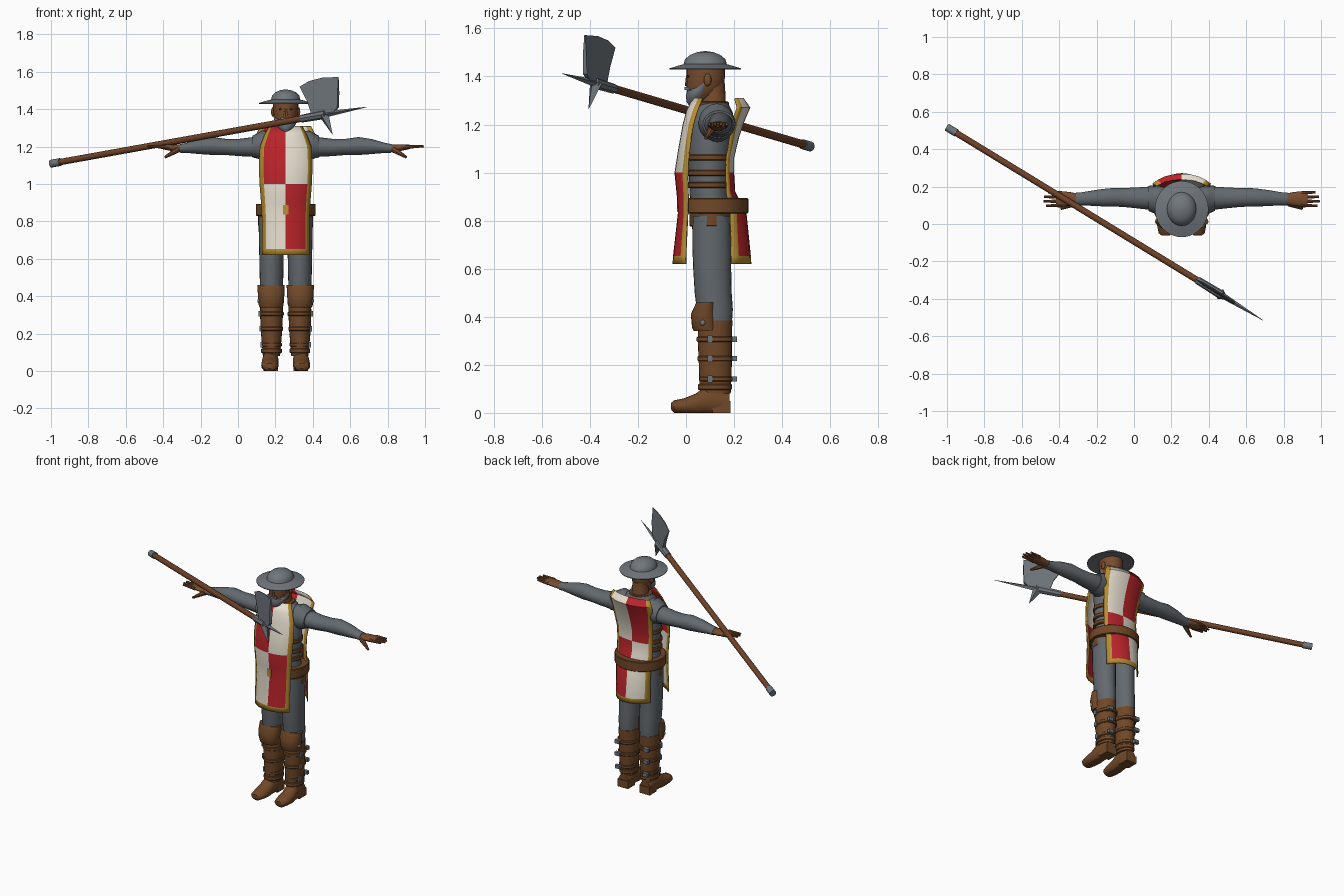
import bpy, bmesh, math
from mathutils import Vector

cube = bpy.data.objects.get("Cube")
if cube:
    bpy.data.objects.remove(cube)

CX = 0.255  # body centre line; the polearm reaches far to the right side


def material(name, r, g, b):
    linear = [(c / 255 / 12.92 if c < 11 else ((c / 255 + 0.055) / 1.055) ** 2.4) for c in (r, g, b)]
    m = bpy.data.materials.new(name)
    m.use_nodes = True
    m.diffuse_color = (*linear, 1)
    bsdf = next(n for n in m.node_tree.nodes if n.type == 'BSDF_PRINCIPLED')
    bsdf.inputs["Base Color"].default_value = (*linear, 1)
    return m


MAIL = material("mail grey", 99, 105, 110)
STEEL = material("steel", 112, 118, 124)
LEATHER = material("leather brown", 112, 72, 40)
SKIN = material("skin", 120, 76, 46)
WOOD = material("shaft wood", 110, 66, 40)
RED = material("tabard red", 184, 36, 42)
CREAM = material("tabard cream", 230, 222, 206)
GOLD = material("gold trim", 184, 142, 50)
DARK = material("dark eye", 35, 28, 25)


def finish(name, bm, mats, at=CX, mirror=False, angle=40):
    """Turn a bmesh into a smooth-shaded object, optionally mirrored in x."""
    me = bpy.data.meshes.new(name)
    bm.to_mesh(me)
    bm.free()
    for m in mats if isinstance(mats, list) else [mats]:
        me.materials.append(m)
    ob = bpy.data.objects.new(name, me)
    ob.location.x = at
    bpy.context.collection.objects.link(ob)
    bpy.ops.object.select_all(action='DESELECT')
    ob.select_set(True)
    bpy.context.view_layer.objects.active = ob
    bpy.ops.object.shade_smooth_by_angle(angle=math.radians(angle))
    if mirror:
        ob.modifiers.new("Mirror", 'MIRROR').use_mirror_merge = False
    return ob


def loft(name, rows, mat, axis='z', n=24, mirror=False, angle=40):
    """Skin ellipses; each row is (position, centre a, centre b, radius a, radius b)."""
    bm = bmesh.new()
    rings = []
    for p, ca, cb, ra, rb in rows:
        ring = []
        for i in range(n):
            t = math.tau * i / n
            a, b = ca + ra * math.cos(t), cb + rb * math.sin(t)
            co = {'z': (a, b, p), 'x': (p, a, b), 'y': (a, p, b)}[axis]
            ring.append(bm.verts.new((co[0], co[1], max(co[2], 0))))
        rings.append(ring)
    for lo, hi in zip(rings, rings[1:]):
        for i in range(n):
            j = (i + 1) % n
            bm.faces.new((lo[i], lo[j], hi[j], hi[i]))
    bm.faces.new(rings[0])
    bm.faces.new(rings[-1])
    bmesh.ops.recalc_face_normals(bm, faces=bm.faces)
    return finish(name, bm, mat, mirror=mirror, angle=angle)


def body(name, rows, mat, cx=0, **kw):
    """Upright loft from (z, centre y, radius x, radius y)."""
    return loft(name, [(z, cx, cy, rx, ry) for z, cy, rx, ry in rows], mat, **kw)


def band(name, z, h, cy, rx, ry, mat=LEATHER, cx=0, mirror=False):
    rim = 0.004
    return body(name, [(z, cy, rx - rim, ry - rim), (z + rim, cy, rx, ry),
                       (z + h - rim, cy, rx, ry), (z + h, cy, rx - rim, ry - rim)],
                mat, cx, n=32, mirror=mirror)


def rod(name, p, q, r1, r2, mat, n=12, at=CX, mirror=False):
    p, q = Vector(p), Vector(q)
    bm = bmesh.new()
    bmesh.ops.create_cone(bm, cap_ends=True, segments=n, radius1=r1, radius2=r2, depth=(q - p).length)
    rot = (q - p).to_track_quat('Z', 'Y')
    for v in bm.verts:
        v.co = rot @ v.co + (p + q) / 2
    return finish(name, bm, mat, at, mirror)


def box(name, c, size, mat, mirror=False):
    bm = bmesh.new()
    bmesh.ops.create_cube(bm, size=1)
    for v in bm.verts:
        v.co = Vector(a * s + b for a, s, b in zip(v.co, size, c))
    return finish(name, bm, mat, mirror=mirror)


def ball(name, c, size, mat, mirror=False):
    bm = bmesh.new()
    bmesh.ops.create_uvsphere(bm, u_segments=12, v_segments=8, radius=1)
    for v in bm.verts:
        v.co = Vector(a * s + b for a, s, b in zip(v.co, size, c))
    return finish(name, bm, mat, mirror=mirror, angle=80)


# Torso, legs and sleeves in mail
body("torso", [(.72, .107, .12, .075), (.82, .107, .14, .088), (.92, .1, .122, .085), (1.05, .1, .128, .09),
               (1.18, .1, .135, .095), (1.25, .11, .12, .085), (1.29, .115, .075, .06)], MAIL)
body("leg", [(.82, .107, .07, .08), (.7, .107, .067, .081), (.6, .109, .065, .079), (.5, .113, .063, .077),
             (.43, .12, .06, .075), (.36, .122, .056, .068)], MAIL, cx=.076, mirror=True)
loft("sleeve", [(.08, .13, 1.2, .065, .065), (.17, .138, 1.198, .062, .053), (.25, .14, 1.195, .055, .046),
                (.32, .142, 1.198, .05, .043), (.39, .142, 1.203, .049, .048), (.46, .139, 1.2, .043, .04),
                (.53, .135, 1.193, .035, .027), (.565, .134, 1.19, .034, .023)], MAIL, 'x', mirror=True)
loft("shoulder_cap", [(.08, .125, 1.205, .07, .07), (.125, .128, 1.207, .076, .08), (.155, .133, 1.203, .073, .066),
                      (.178, .137, 1.2, .067, .058)], MAIL, 'x', mirror=True)

# Hands
loft("hand", [(.55, .134, 1.19, .028, .02), (.6, .134, 1.193, .037, .019), (.65, .134, 1.198, .042, .014),
              (.672, .134, 1.199, .038, .009)], SKIN, 'x', n=16, mirror=True)
for i, reach in enumerate((.725, .738, .735, .715)):
    y = .1 + i * .022
    rod("finger", (.64, y, 1.198), (reach, y * 1.1 - .013, 1.202), .011, .006, SKIN, 8, mirror=True)
rod("thumb", (.575, .11, 1.185), (.645, .082, 1.143), .017, .007, SKIN, 8, mirror=True)

# Head, beard and neck
body("neck", [(1.24, .12, .062, .058), (1.3, .113, .05, .052), (1.37, .11, .05, .052)], SKIN)
body("head", [(1.295, .05, .028, .034), (1.32, .068, .05, .062), (1.36, .08, .063, .078),
              (1.4, .082, .068, .08), (1.45, .082, .068, .08)], SKIN)
body("beard", [(1.28, .026, .014, .014), (1.295, .036, .036, .034), (1.32, .045, .054, .045),
               (1.342, .056, .061, .052), (1.37, .078, .067, .02)], STEEL)
rod("nose", (0, .012, 1.362), (0, .006, 1.405), .017, .006, SKIN, 8)
box("moustache", (0, .003, 1.35), (.056, .018, .012), STEEL)
ball("eye", (.026, .014, 1.4), (.011, .008, .006), DARK, mirror=True)
ball("ear", (.068, .09, 1.385), (.01, .016, .026), SKIN, mirror=True)
band("collar", 1.265, .03, .11, .075, .068)

# Brimmed helmet
body("helmet", [(1.437, .08, .07, .075), (1.428, .08, .142, .149), (1.433, .08, .143, .15), (1.446, .08, .1, .108),
                (1.451, .08, .078, .09), (1.472, .08, .073, .084), (1.49, .08, .055, .062),
                (1.501, .08, .03, .034), (1.505, .08, .006, .006)], STEEL, n=40)


# Quartered tabard panels, coloured by position; rows are (z, half width, centre y, edge y)
def panel(name, rows, outward):
    cols = (-1, -.83, -.6, -.3, 0, .3, .6, .83, 1)
    bm = bmesh.new()
    grid = [[bm.verts.new((u * w, yc + (ye - yc) * abs(u) ** 2.5, z)) for u in cols] for z, w, yc, ye in rows]
    for lo, hi in zip(grid, grid[1:]):
        for i in range(len(cols) - 1):
            quad = (lo[i], lo[i + 1], hi[i + 1], hi[i])
            f = bm.faces.new(quad if outward < 0 else quad[::-1])
            c = f.calc_center_median()
            trim = i in (0, len(cols) - 2) or c.z < .65
            f.material_index = 2 if trim else int((c.x > 0) == (c.z > 1))
    ob = finish(name, bm, [RED, CREAM, GOLD])
    mod = ob.modifiers.new("Thickness", 'SOLIDIFY')
    mod.thickness, mod.offset = .007, -1


panel("tabard_front", [(.62, .128, -.056, -.004), (.652, .128, -.054, -.004), (.83, .128, -.034, .004),
                       (.9, .132, -.038, .006), (1, .14, -.048, .004), (1.1, .144, -.032, .012),
                       (1.2, .138, -.014, .026), (1.26, .115, .002, .045), (1.31, .09, .028, .065)], -1)
panel("tabard_back", [(.62, .126, .272, .19), (.652, .126, .27, .19), (.83, .128, .252, .187),
                      (.92, .13, .205, .172), (1, .13, .2, .17), (1.06, .132, .2, .172), (1.15, .142, .222, .188),
                      (1.22, .152, .246, .2), (1.27, .156, .268, .216), (1.31, .135, .24, .206)], 1)

# Belts and side straps
band("belt", .83, .064, .113, .16, .147)
band("hip_belt", .775, .058, .107, .147, .093)
box("belt_buckle", (0, -.034, .862), (.03, .008, .05), GOLD)
for z in (1.05, .985, .935):
    band("side_strap", z, .026, .1, .136, .096)

# Boots with knee guards, straps and buckles
LX = .076
body("boot_shaft", [(.08, .122, .046, .064), (.12, .122, .049, .066), (.21, .122, .057, .069),
                    (.3, .12, .061, .071), (.385, .122, .06, .071)], LEATHER, LX, mirror=True)
body("knee_guard", [(.34, .088, .062, .056), (.355, .083, .067, .058), (.41, .076, .071, .056),
                    (.46, .088, .073, .045)], LEATHER, LX + .002, mirror=True)
loft("foot", [(-.062, .086, .028, .02, .014), (-.05, .086, .026, .037, .026), (-.01, .085, .028, .046, .032),
              (.04, .084, .035, .046, .045), (.08, .082, .05, .044, .06), (.13, .08, .05, .042, .065),
              (.18, .079, .04, .036, .045)], LEATHER, 'y', mirror=True)
box("heel", (.08, .148, .025), (.076, .074, .05), LEATHER, mirror=True)
band("ankle_strap", .095, .026, .12, .055, .071, cx=LX, mirror=True)
for z, r in ((.13, .055), (.215, .062), (.295, .066)):
    band("boot_strap", z, .022, .124, r, r + .014, cx=LX, mirror=True)
    box("boot_buckle", (LX + r - .003, .1, z + .011), (.012, .022, .03), STEEL, mirror=True)
    box("strap_end", (LX + r * .45, .202, z + .011), (.035, .02, .022), STEEL, mirror=True)
ball("knee_rivet", (LX + .066, .07, .375), (.01, .012, .012), STEEL, mirror=True)


# Polearm, laid out along one slanted line by x position
def along(x):
    return Vector((-.98, .505, 1.112)).lerp(Vector((.69, -.515, 1.412)), (x + .98) / 1.67)


rod("shaft", along(-.98), along(.4), .017, .017, WOOD, 16, at=0)
rod("butt_cap", along(-1), along(-.95), .021, .021, STEEL, 16, at=0)
rod("head_socket", along(.34), along(.47), .021, .024, STEEL, 8, at=0)
rod("top_spike", along(.46), along(.69), .017, .001, STEEL, 4, at=0)
rod("beak", along(.46), (.505, -.405, 1.265), .03, .001, STEEL, 4, at=0)

# Axe blade, thinning toward its curved edge
outline = [(.4, 1.36), (.375, 1.44), (.33, 1.52), (.38, 1.55), (.45, 1.568), (.537, 1.572),
           (.537, 1.49), (.535, 1.41), (.51, 1.38)]
bm = bmesh.new()
side = Vector((1.02, 1.67, 0)).normalized()
faces = []
for s in (-1, 1):
    ring = []
    for x, z in outline:
        p = along(x)
        p.z = z
        ring.append(bm.verts.new(p + side * s * (.002 if z > 1.5 else .009)))
    bm.faces.new(ring)
    faces.append(ring)
for i in range(len(outline)):
    j = (i + 1) % len(outline)
    bm.faces.new((faces[0][i], faces[0][j], faces[1][j], faces[1][i]))
bmesh.ops.recalc_face_normals(bm, faces=bm.faces)
finish("axe_blade", bm, STEEL, at=0)
